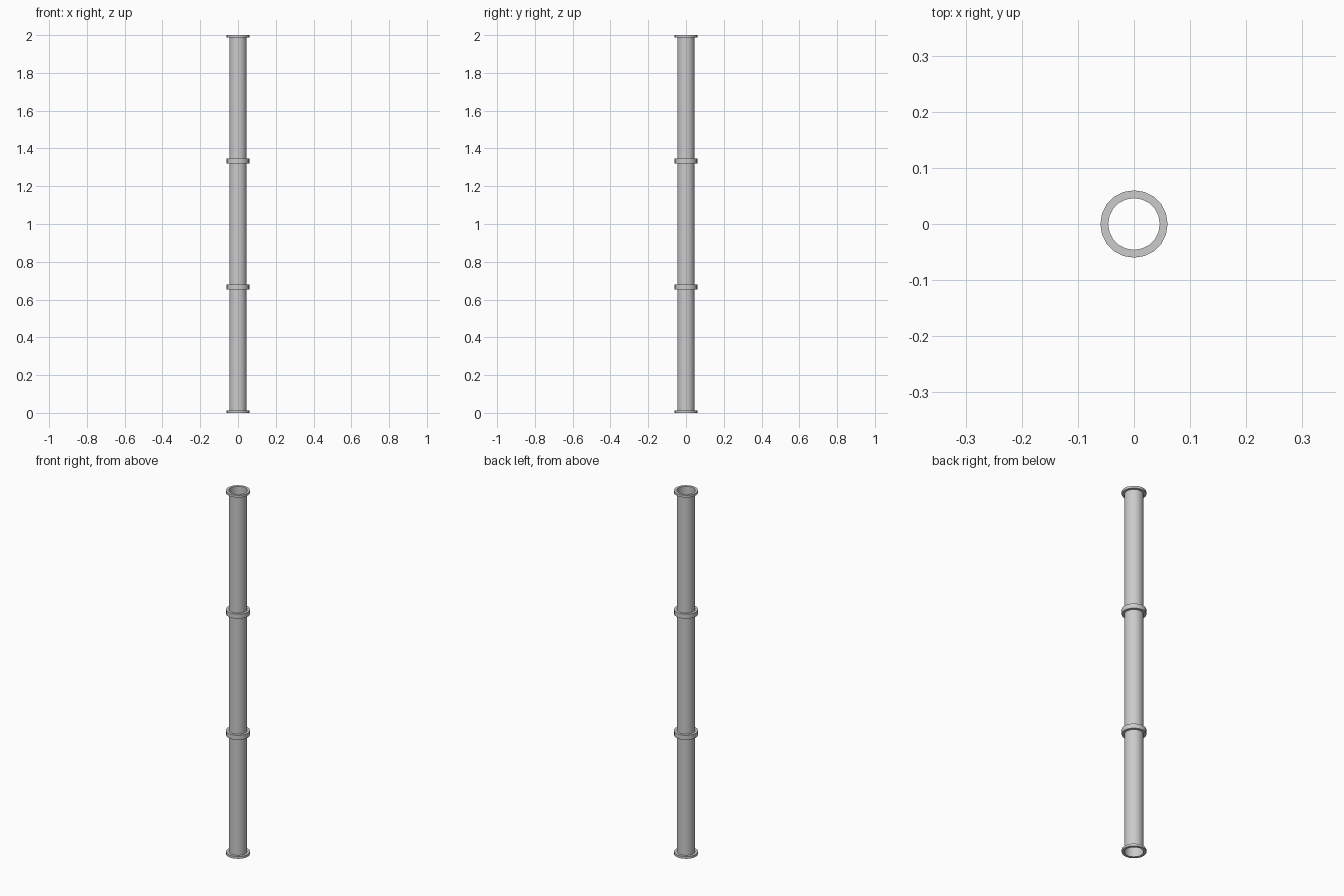
import bpy, bmesh, math

if "Cube" in bpy.data.objects:
    bpy.data.objects.remove(bpy.data.objects["Cube"])

SIDES = 20
R_PIPE, R_FLANGE = 0.046, 0.06
LENGTH, FLANGE_H = 2 / 3, 0.0125


def lathe(name, profile, z):
    """Revolve an (r, z) profile around the z axis."""
    bm = bmesh.new()
    rings = [[bm.verts.new((r * math.cos(2 * math.pi * i / SIDES),
                            r * math.sin(2 * math.pi * i / SIDES), h))
              for i in range(SIDES)] for r, h in profile]
    for a, b in zip(rings, rings[1:]):
        for i in range(SIDES):
            j = (i + 1) % SIDES
            bm.faces.new((a[i], a[j], b[j], b[i]))
    mesh = bpy.data.meshes.new(name)
    bm.to_mesh(mesh)
    bm.free()
    obj = bpy.data.objects.new(name, mesh)
    obj.location.z = z
    bpy.context.collection.objects.link(obj)
    bpy.context.view_layer.objects.active = obj
    obj.select_set(True)
    bpy.ops.object.shade_smooth_by_angle(angle=math.radians(35))
    obj.select_set(False)


# Open thin-walled tube running the full height
lathe("pipe_wall", [(R_PIPE, 0), (R_PIPE, 3 * LENGTH)], 0)

# Flange collars: single at both ends, a bolted pair at each joint
for k, (lo, hi) in enumerate([(0, 1), (-1, 1), (-1, 1), (-1, 0)]):
    a, b = lo * FLANGE_H, hi * FLANGE_H
    lathe(f"flange_{k + 1}",
          [(R_PIPE, a), (R_FLANGE, a), (R_FLANGE, b), (R_PIPE, b)], k * LENGTH)
